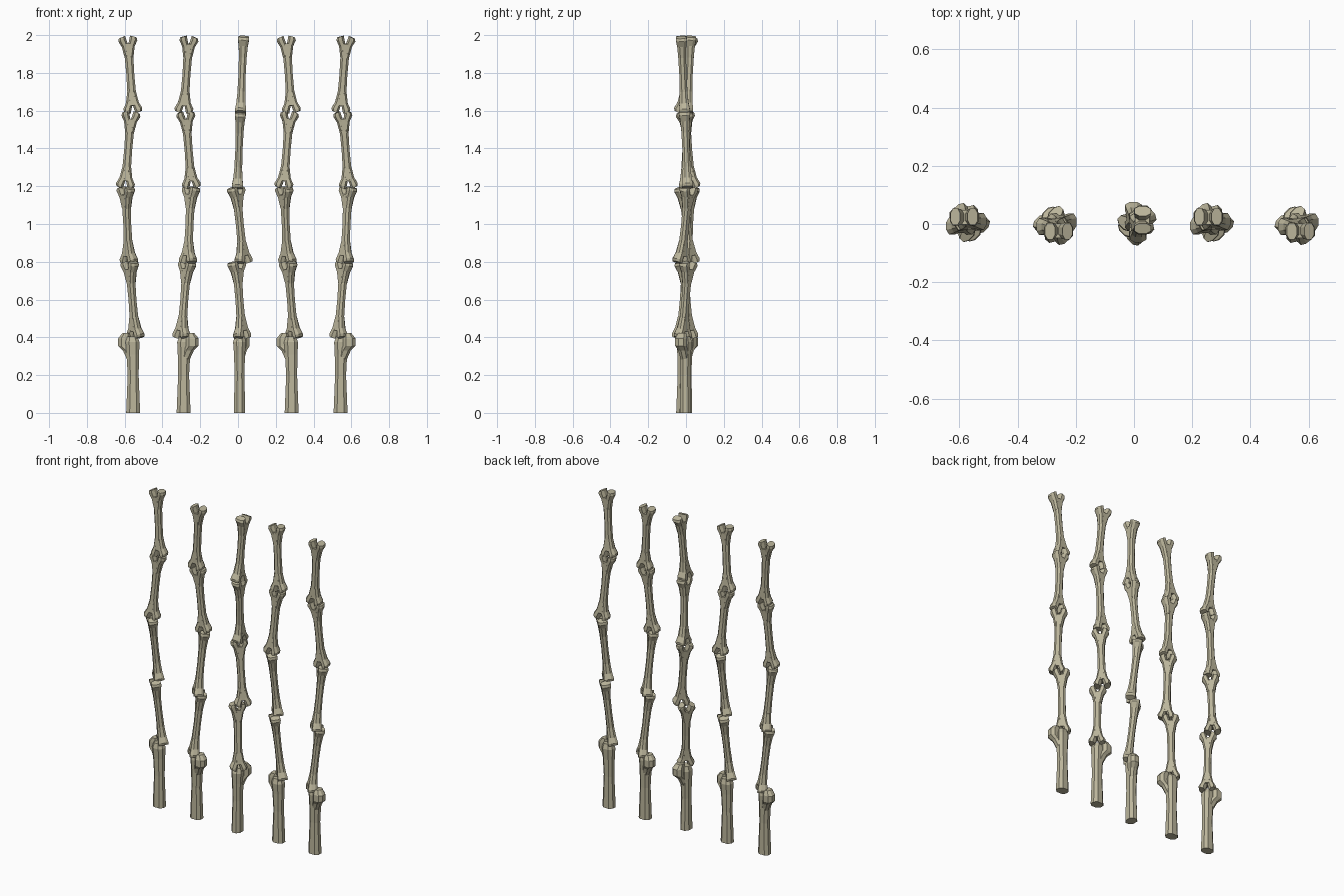
import bpy, bmesh
from math import radians
from mathutils import Matrix, Vector

cube = bpy.data.objects.get("Cube")
if cube:
    bpy.data.objects.remove(cube, do_unlink=True)

# Single bone colour
bone_mat = bpy.data.materials.new("aged_bone")
bone_mat.use_nodes = True
colour = (0.50, 0.465, 0.33, 1)
bone_mat.diffuse_color = colour
bone_mat.node_tree.nodes["Principled BSDF"].inputs["Base Color"].default_value = colour


def loft(bm, rings):
    """Skin chamfered rectangles: (cx, cy, z, half_x, half_y, slope)."""
    corners = [(1, -.45), (1, .45), (.5, 1), (-.5, 1),
               (-1, .45), (-1, -.45), (-.5, -1), (.5, -1)]
    loops = [[bm.verts.new((cx + hx * u, cy + hy * v, z + slope * hx * u))
              for u, v in corners] for cx, cy, z, hx, hy, slope in rings]
    for low, high in zip(loops, loops[1:]):
        for i in range(8):
            j = (i + 1) % 8
            bm.faces.new((low[i], low[j], high[j], high[i]))
    bm.faces.new(loops[0][::-1])
    bm.faces.new(loops[-1])


def finish(bm, name):
    bmesh.ops.recalc_face_normals(bm, faces=bm.faces)
    mesh = bpy.data.meshes.new(name)
    bm.to_mesh(mesh)
    bm.free()
    mesh.materials.append(bone_mat)
    return mesh


# Long bone: waisted shaft with a pair of knuckles at each end
HALF = 0.207
bm = bmesh.new()
loft(bm, [(0, 0, -.165, .028, .025, 0), (0, 0, -.10, .023, .021, 0), (0, 0, 0, .021, .019, 0),
          (0, 0, .10, .023, .021, 0), (0, 0, .165, .028, .025, 0)])
for end in (-1, 1):
    for side in (-1, 1):
        slope = -side * end * 0.35
        loft(bm, [(side * .005, 0, end * .09, .018, .020, 0),
                  (side * .016, 0, end * .15, .018, .024, 0),
                  (side * .030, 0, end * .187, .020, .029, slope),
                  (side * .030, 0, end * .201, .017, .028, slope)])
long_bone = finish(bm, "long_bone")

# Base bone: upright shaft with an offset ball head
bm = bmesh.new()
loft(bm, [(.015, .003, 0, .037, .030, 0), (.015, .003, .20, .029, .026, 0),
          (.013, .003, .31, .033, .029, 0), (.012, .003, .375, .037, .034, 0),
          (.010, .004, .405, .026, .026, 0)])
loft(bm, [(.010, .004, .27, .022, .020, 0), (-.012, .016, .33, .027, .025, 0),
          (-.031, .026, .355, .033, .031, 0), (-.031, .026, .395, .033, .031, 0),
          (-.022, .021, .422, .020, .022, 0)])
base_bone = finish(bm, "base_bone")

# Long bones of one stack: name, bottom point, top point, turn about own axis
chain = [("top_bone", (.015, .008, 1.585), (-.015, .025, 1.996), 0),
         ("upper_bone", (-.028, -.008, 1.186), (.005, .008, 1.598), 0),
         ("middle_bone", (-.007, .026, .790), (-.025, -.016, 1.198), 135),
         ("lower_bone", (.028, .018, .392), (-.005, -.013, .803), 135)]


def place(name, mesh, matrix):
    obj = bpy.data.objects.new(name, mesh)
    bpy.context.collection.objects.link(obj)
    obj.matrix_world = matrix


# Five stacks, alternately turned
stacks = [("far_right", -.57, 0), ("right", -.273, 180), ("centre", .005, -90),
          ("left", .269, 0), ("far_left", .558, 180)]
for label, x, turn in stacks:
    stack = Matrix.Translation((x, 0, 0)) @ Matrix.Rotation(radians(turn), 4, "Z")
    place(label + "_base_bone", base_bone, stack)
    for name, bottom, top, spin in chain:
        a, b = Vector(bottom), Vector(top)
        lean = Vector((0, 0, 1)).rotation_difference(b - a).to_matrix().to_4x4()
        size = Matrix.Scale((b - a).length / (2 * HALF), 4, (0, 0, 1))
        place(label + "_" + name, long_bone,
              stack @ Matrix.Translation((a + b) / 2) @ lean
              @ Matrix.Rotation(radians(spin), 4, "Z") @ size)
